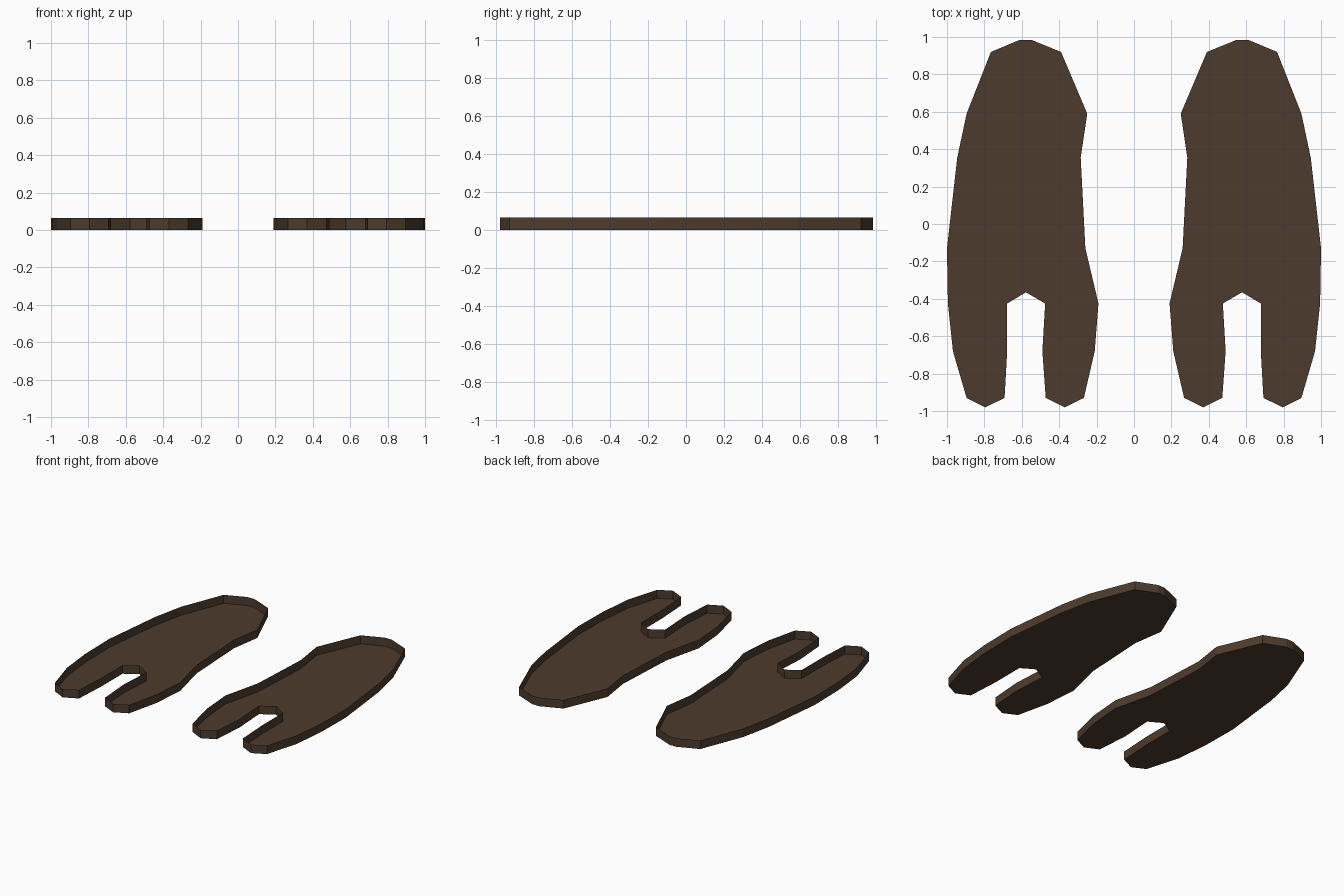
import bpy, bmesh

if "Cube" in bpy.data.objects:
    bpy.data.objects.remove(bpy.data.objects["Cube"])

HEIGHT = 0.065

# Flat brown
brown = bpy.data.materials.new("dark_brown")
brown.diffuse_color = (0.073, 0.044, 0.026, 1)
brown.use_nodes = True
brown.node_tree.nodes["Principled BSDF"].inputs["Base Color"].default_value = brown.diffuse_color

# Outline of one plate: rounded toe, then slotted heel with two prongs
outline = [
    (.61, .985), (.55, .985), (.39, .92), (.25, .59), (.285, .355), (.26, -.13),
    (.19, -.425), (.21, -.68), (.268, -.93), (.37, -.98), (.472, -.93),
    (.49, -.68), (.475, -.425), (.578, -.365), (.678, -.425), (.678, -.68),
    (.692, -.93), (.795, -.98), (.895, -.93), (.968, -.68), (.995, -.425),
    (1, -.13), (.945, .355), (.895, .59), (.765, .92),
]

# Open tray: floor at z = 0 with a thin upright rim, no lid
bm = bmesh.new()
low = [bm.verts.new((x, y, 0)) for x, y in outline]
high = [bm.verts.new((x, y, HEIGHT)) for x, y in outline]
floor = bm.faces.new(reversed(low))
n = len(outline)
for i in range(n):
    j = (i + 1) % n
    bm.faces.new((low[i], low[j], high[j], high[i]))
bm.normal_update()
if floor.normal.z > 0:  # floor faces down, rim faces outward
    bmesh.ops.reverse_faces(bm, faces=bm.faces[:])
bmesh.ops.triangulate(bm, faces=[floor])

mesh = bpy.data.meshes.new("slotted_plates")
bm.to_mesh(mesh)
bm.free()
mesh.materials.append(brown)
plates = bpy.data.objects.new("slotted_plates", mesh)
bpy.context.collection.objects.link(plates)

# Left plate is the mirror image of the right one
mirror = plates.modifiers.new("mirror", 'MIRROR')
mirror.use_axis = (True, False, False)
mirror.use_mirror_merge = False
